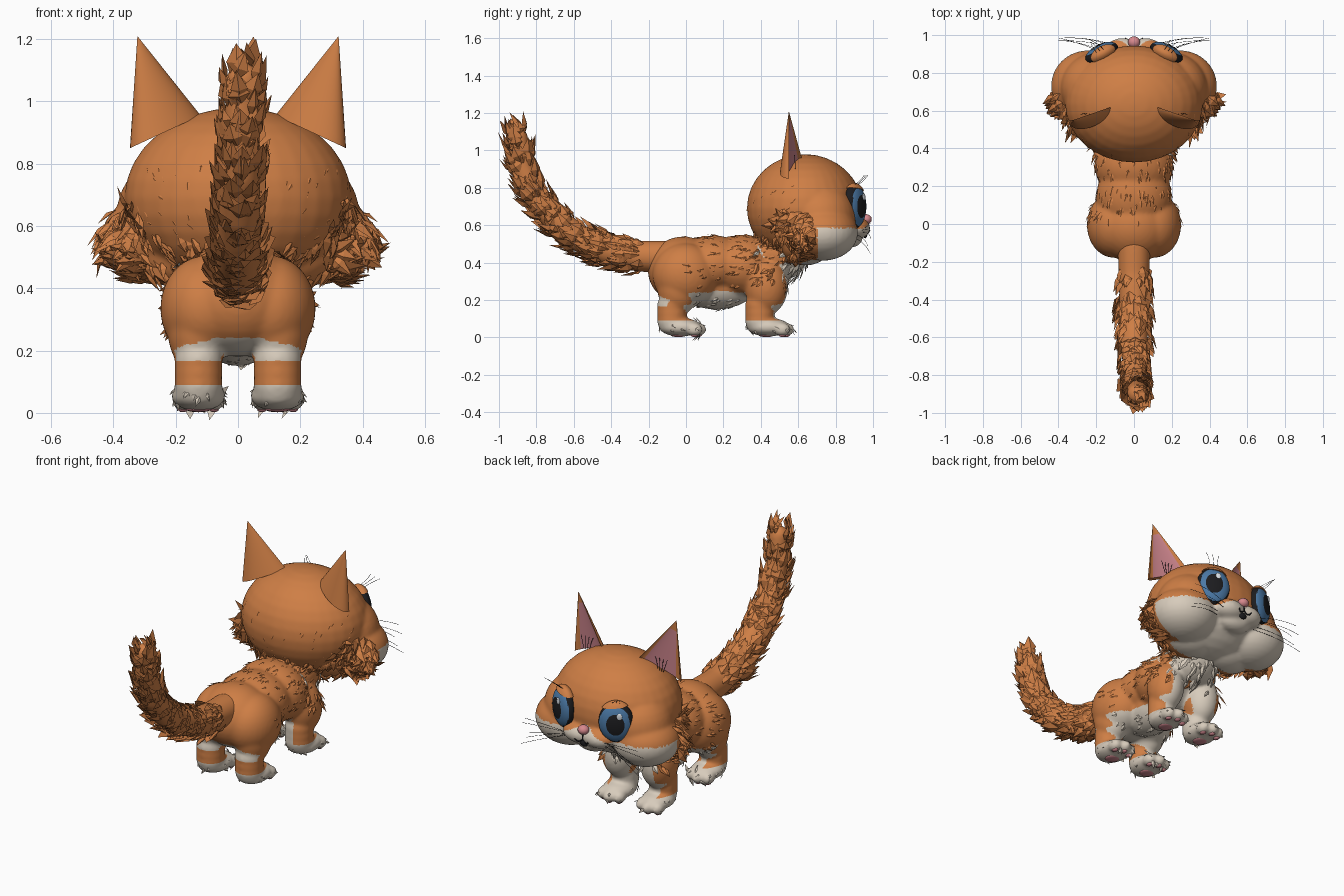
import bpy, bmesh, math, random
from mathutils import Vector, Matrix
from mathutils.bvhtree import BVHTree

random.seed(4)
if "Cube" in bpy.data.objects:
    bpy.data.objects.remove(bpy.data.objects["Cube"])


def material(name, r, g, b):
    m = bpy.data.materials.new(name)
    m.use_nodes = True
    m.diffuse_color = (r, g, b, 1)
    bsdf = m.node_tree.nodes["Principled BSDF"]
    bsdf.inputs["Base Color"].default_value = (r, g, b, 1)
    bsdf.inputs["Roughness"].default_value = 0.8
    return m


ORANGE = material("orange_fur", 0.62, 0.21, 0.06)
CREAM = material("cream_fur", 0.68, 0.6, 0.5)
PINK = material("nose_pink", 0.68, 0.25, 0.27)
ROSE = material("inner_ear_rose", 0.6, 0.23, 0.26)
BLUE = material("iris_blue", 0.07, 0.19, 0.38)
BLACK = material("black", 0.012, 0.012, 0.014)
SHINE = material("eye_shine", 0.8, 0.85, 0.9)


def finish(bm, name, mats, smooth=True):
    mesh = bpy.data.meshes.new(name)
    bm.to_mesh(mesh)
    bm.free()
    for m in mats:
        mesh.materials.append(m)
    for p in mesh.polygons:
        p.use_smooth = smooth
    ob = bpy.data.objects.new(name, mesh)
    bpy.context.collection.objects.link(ob)
    return ob


def ball(bm, center, radii, rot=Matrix(), seg=32):
    m = Matrix.Translation(center) @ rot @ Matrix.Diagonal((*radii, 1))
    return bmesh.ops.create_uvsphere(bm, u_segments=seg, v_segments=seg // 2, radius=1, matrix=m)


def fused(name, balls, rule, voxel=0.011, cut=None):
    """Melt overlapping ellipsoids into one skin, coloured cream where the rule holds."""
    bm = bmesh.new()
    for center, radii in balls:
        ball(bm, center, radii)
    ob = finish(bm, name, [ORANGE, CREAM])
    mod = ob.modifiers.new("fuse", "REMESH")
    mod.mode, mod.voxel_size = "VOXEL", voxel
    mod = ob.modifiers.new("soften", "SMOOTH")
    mod.factor, mod.iterations = 0.5, 14
    graph = bpy.context.evaluated_depsgraph_get()
    mesh = bpy.data.meshes.new_from_object(ob.evaluated_get(graph))
    ob.modifiers.clear()
    bm = bmesh.new()
    bm.from_mesh(mesh)
    if cut:
        bmesh.ops.bisect_plane(bm, geom=bm.verts[:] + bm.edges[:] + bm.faces[:],
                               plane_co=(0, 0, cut), plane_no=(0, 0, 1))
    bm.normal_update()
    for f in bm.faces:
        f.smooth = True
        f.material_index = int(rule(f.calc_center_median(), f.normal))
    bm.to_mesh(ob.data)
    bm.free()
    return ob


def fur(name, skin, count, where, flow, length, width, lift):
    """Scatter pointed tufts over a skin, taking the colour beneath them."""
    spots = [p for p in skin.data.polygons if where(p.center)]
    bm = bmesh.new()
    for p in random.choices(spots, k=count):
        n = p.normal
        d = Vector(flow(p.center)) + Vector([random.uniform(-0.3, 0.3) for _ in range(3)])
        d = ((d - n * d.dot(n)).normalized() + n * lift * random.uniform(0.5, 1.3)).normalized()
        side = d.cross(n).normalized() * width * random.uniform(0.6, 1.2)
        up = side.cross(d).normalized() * width * 0.4
        l = length * random.uniform(0.6, 1.2)
        base = p.center - n * 0.004
        mid = base + d * l * 0.45
        a, b, c, r, t = [bm.verts.new(v) for v in (base, mid - side, mid + side, mid + up, base + d * l)]
        for f in ((a, r, b), (a, c, r), (b, r, t), (r, c, t), (a, b, t, c)):
            bm.faces.new(f).material_index = p.material_index
    bmesh.ops.recalc_face_normals(bm, faces=bm.faces[:])
    return finish(bm, name, [ORANGE, CREAM], smooth=False)


def hairs(name, paths, thick, mat):
    cu = bpy.data.curves.new(name, "CURVE")
    cu.dimensions, cu.bevel_depth, cu.bevel_resolution = "3D", thick, 1
    for path in paths:
        s = cu.splines.new("NURBS")
        s.points.add(len(path) - 1)
        for pt, co in zip(s.points, path):
            pt.co = (*co, 1)
        s.use_endpoint_u, s.order_u, s.resolution_u = True, 3, 6
    cu.materials.append(mat)
    bpy.context.collection.objects.link(bpy.data.objects.new(name, cu))


# Body with legs and feet
balls = [((0, -0.015, 0.36), (0.2, 0.19, 0.18)), ((0, 0.15, 0.39), (0.2, 0.2, 0.155)),
         ((0, 0.31, 0.38), (0.21, 0.18, 0.17)), ((0, 0.49, 0.44), (0.17, 0.16, 0.14)),
         ((0, 0.16, 0.28), (0.13, 0.22, 0.13))]
balls += [((s * 0.105, -0.005, 0.335), (0.145, 0.175, 0.17)) for s in (1, -1)]
feet = [(s * 0.127, y) for s in (1, -1) for y in (-0.05, 0.42)]
for x, y in feet:
    balls.append(((x, y + 0.01, 0.27), (0.1, 0.115, 0.15)))
    balls += [((x, y - 0.025, z), (0.078, 0.08, 0.07)) for z in (0.09, 0.13, 0.17)]
    balls.append(((x, y + 0.02, 0.055), (0.088, 0.115, 0.05)))
    balls += [((x + o, y + 0.115 - abs(o) * 0.4, 0.042), (0.034, 0.045, 0.036)) for o in (-0.052, 0, 0.052)]


def body_cream(c, n):
    belly = c.z < 0.24 and n.z < -0.5
    inner = c.z < 0.25 - 1.5 * (c.y - 0.18) ** 2 and abs(c.x) < 0.135 and c.y > 0.0
    rump = 0.17 < c.z < 0.242 - 0.9 * c.x ** 2 and c.y < -0.04 and n.y < -0.35
    chest = c.y > 0.38 and abs(c.x) < 0.16 and n.y > 0.25
    return c.z < 0.09 or belly or inner or rump or chest


body = fused("body", balls, body_cream, voxel=0.009, cut=0.09)
fur("body_fur", body, 230, lambda c: c.z > 0.32 and 0.02 < c.y < 0.5, lambda c: (0, -1, -0.2), 0.055, 0.011, 0.15)
fur("chest_fur", body, 130, lambda c: c.z > 0.27 and c.y > 0.38, lambda c: (0, -0.7, -0.7), 0.085, 0.018, 0.3)
fur("belly_fur", body, 60, lambda c: c.z < 0.28 and 0.06 < c.y < 0.3, lambda c: (0, -1, -0.2), 0.05, 0.013, 0.25)
fur("foot_fur", body, 70, lambda c: 0.03 < c.z < 0.08, lambda c: (0, 0.6, -0.4), 0.035, 0.009, 0.4)

# Paw pads
bm = bmesh.new()
for x, y in feet:
    ball(bm, (x, y + 0.01, 0.012), (0.04, 0.042, 0.01), seg=16)
    for o in (-0.05, 0, 0.05):
        ball(bm, (x + o, y + 0.115 - abs(o) * 0.4, 0.012), (0.016, 0.02, 0.01), seg=12)
finish(bm, "paw_pads", [ROSE])

# Tail sweeping back and up
path = [Vector((0, y, z)) for y, z in ((-0.12, 0.43), (-0.26, 0.435), (-0.42, 0.465), (-0.58, 0.535),
                                       (-0.71, 0.64), (-0.81, 0.76), (-0.875, 0.91), (-0.9, 1.07))]
path = [a.lerp(b, t / 6) for a, b in zip(path, path[1:]) for t in range(6)] + path[-1:]
path = [p + Vector((0.03 * max(0, p.z - 0.5), 0, 0)) for p in path]
tail = fused("tail", [(p, [0.088 - 0.033 * i / len(path)] * 3) for i, p in enumerate(path)], lambda c, n: False)


def along_tail(c):
    i = min(range(len(path) - 1), key=lambda k: (path[k] - c).length)
    return (path[i + 1] - path[i]).normalized()


fur("tail_fur", tail, 300, lambda c: c.y < -0.21, along_tail, 0.11, 0.036, 0.36)

# Head with cheeks, muzzle and chin
balls = [((0, 0.635, 0.69), (0.365, 0.31, 0.29)), ((0, 0.88, 0.535), (0.1, 0.065, 0.055))]
for s in (1, -1):
    balls += [((s * 0.245, 0.73, 0.56), (0.195, 0.19, 0.15)), ((s * 0.06, 0.91, 0.585), (0.1, 0.075, 0.06)),
              ((s * 0.19, 0.72, 0.64), (0.2, 0.19, 0.19)), ((s * 0.13, 0.64, 0.5), (0.18, 0.14, 0.115))]


def head_cream(c, n):
    return c.y > 0.58 and n.y > -0.12 and c.z < 0.585 + 0.07 * max(0, 1 - abs(c.x) / 0.14)


head = fused("head", balls, head_cream, voxel=0.009)
fur("cheek_fur", head, 240, lambda c: abs(c.x) > 0.28 and 0.5 < c.y < 0.7 and c.z < 0.68,
    lambda c: (math.copysign(0.8, c.x), -0.6, -0.35), 0.105, 0.03, 0.45)
fur("neck_fur", head, 150, lambda c: c.y < 0.62 and 0.4 < c.z < 0.58, lambda c: (0, -0.5, -0.8), 0.08, 0.018, 0.3)
fur("head_fur", head, 60, lambda c: c.y < 0.62 and 0.55 < c.z < 0.82, lambda c: (0, -0.7, -0.6), 0.04, 0.008, 0.1)

skin = BVHTree.FromPolygons([v.co for v in head.data.vertices], [p.vertices for p in head.data.polygons])


def on_face(x, z, out=0.0):
    hit = skin.ray_cast(Vector((x, 2, z)), Vector((0, -1, 0)))[0]
    return Vector((x, (hit.y if hit else 0.9) + out, z))


# Nose and mouth
bm = bmesh.new()
ball(bm, on_face(0, 0.632, 0.018), (0.032, 0.03, 0.027))
finish(bm, "nose", [PINK])
bm = bmesh.new()
ball(bm, on_face(0, 0.552), (0.026, 0.012, 0.022), seg=16)
finish(bm, "mouth", [BLACK])
line = [(0, 0.61), (0, 0.59), (0, 0.57)]
smile = [(0, 0.575), (0.02, 0.56), (0.035, 0.56), (0.045, 0.575)]
hairs("mouth_line", [[on_face(x * s, z, 0.002) for x, z in pts] for pts in (line, smile) for s in (1, -1)], 0.004, BLACK)

# Ears: curved shell with a rose hollow
NA, NT = 16, 12
for s, label in ((1, "left"), (-1, "right")):
    bm = bmesh.new()
    inner, outer, tip = Vector((0.12, 0.62, 0.955)), Vector((0.347, 0.55, 0.85)), Vector((0.323, 0.55, 1.21))
    for bulge, front in ((0.075, False), (0.025, True)):
        grid = []
        for i in range(NT + 1):
            t = i / NT
            row = []
            for j in range(NA + 1):
                a = math.pi * j / NA
                p = inner.lerp(outer, (1 - math.cos(a)) / 2) - Vector((0, bulge * math.sin(a), 0))
                p = tip + (p - tip) * (1 - t) ** 0.9
                row.append(bm.verts.new((p.x * s, p.y, p.z)))
            grid.append(row)
        for i in range(NT):
            for j in range(NA):
                f = bm.faces.new((grid[i][j], grid[i][j + 1], grid[i + 1][j + 1], grid[i + 1][j]))
                f.material_index = int(front and 3 <= j < NA - 4 and i < NT - 2)
    bmesh.ops.remove_doubles(bm, verts=bm.verts[:], dist=0.0005)
    bmesh.ops.holes_fill(bm, edges=[e for e in bm.edges if e.is_boundary], sides=0)
    bmesh.ops.recalc_face_normals(bm, faces=bm.faces[:])
    ear = finish(bm, label + "_ear", [ORANGE, ROSE])
    bpy.context.view_layer.objects.active = ear
    ear.select_set(True)
    bpy.ops.object.shade_smooth_by_angle(angle=math.radians(40))
    ear.select_set(False)
    hairs(label + "_ear_hairs", [[(s * (0.225 + k * 0.012), 0.585, 0.9), (s * (0.22 + k * 0.018), 0.583, 0.94),
                                 (s * (0.205 + k * 0.026), 0.58, 0.975)] for k in range(4)], 0.0015, BLACK)

    # Eye: rim, iris and pupil ringed around the gaze direction
    yaw = Matrix.Rotation(-s * math.radians(28), 4, "Z")
    place = Matrix.Translation((s * 0.172, 0.9, 0.7)) @ yaw
    bm = bmesh.new()
    bmesh.ops.create_uvsphere(bm, u_segments=48, v_segments=40, radius=1, matrix=Matrix.Rotation(math.pi / 2, 4, "X"))
    for f in bm.faces:
        c = f.calc_center_median()
        iris = math.hypot(c.x + s * 0.06, c.z) < 0.88
        pupil = math.hypot(c.x, c.z) < 0.53
        f.material_index = int(iris and not pupil and c.y > 0)
    bmesh.ops.transform(bm, matrix=place @ Matrix.Diagonal((0.096, 0.052, 0.118, 1)), verts=bm.verts[:])
    finish(bm, label + "_eye", [BLACK, BLUE])
    bm = bmesh.new()
    ball(bm, place @ Vector((-0.022, 0.046, 0.05)), (0.016, 0.005, 0.02), yaw, 16)
    finish(bm, label + "_eye_shine", [SHINE])

    # Eyelid: cap hugging the top of the eye
    bm = bmesh.new()
    ball(bm, place.translation, (0.104, 0.058, 0.127), yaw)
    bmesh.ops.bisect_plane(bm, geom=bm.verts[:] + bm.edges[:] + bm.faces[:], clear_inner=True,
                           plane_co=place @ Vector((0, 0, 0.092)), plane_no=(-s * 0.15, 0, 1))
    bmesh.ops.holes_fill(bm, edges=[e for e in bm.edges if e.is_boundary], sides=0)
    lid = finish(bm, label + "_eyelid", [ORANGE])
    bpy.context.view_layer.objects.active = lid
    lid.select_set(True)
    bpy.ops.object.shade_smooth_by_angle(angle=math.radians(40))
    lid.select_set(False)

    # Whiskers and brow hairs
    paths = []
    for k in range(5):
        root = on_face(s * (0.13 + 0.012 * (k % 2)), 0.54 + 0.011 * k, -0.005)
        end = Vector((s * (0.4 - 0.03 * (k % 3)), 0.985 - 0.015 * (k % 2), 0.45 + 0.04 * k))
        paths.append([root, root.lerp(end, 0.5) + Vector((0, 0.02, 0.015)), end])
    for k in range(3):
        root = place @ Vector((0.02 * k - 0.02, 0.015, 0.118))
        paths.append([root, root + Vector((s * 0.02, 0.03, 0.02)), root + Vector((s * (0.03 + 0.02 * k), 0.05, 0.05))])
    hairs(label + "_whiskers", paths, 0.001, BLACK)
